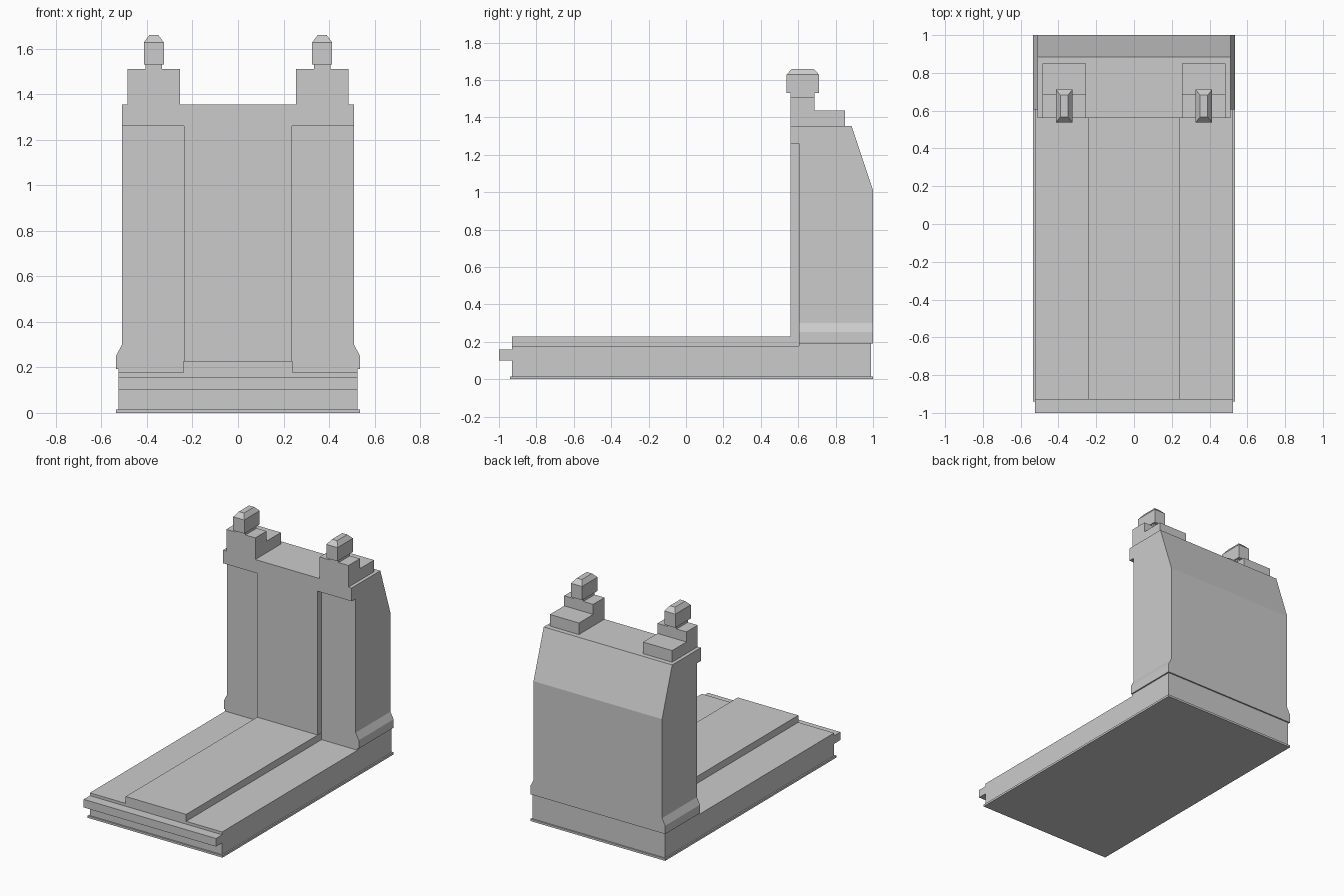
import bpy, bmesh

if "Cube" in bpy.data.objects:
    bpy.data.objects.remove(bpy.data.objects["Cube"])


def make(name, verts, faces):
    mesh = bpy.data.meshes.new(name)
    mesh.from_pydata(verts, [], faces)
    bm = bmesh.new()
    bm.from_mesh(mesh)
    bmesh.ops.recalc_face_normals(bm, faces=bm.faces)
    bm.to_mesh(mesh)
    bm.free()
    obj = bpy.data.objects.new(name, mesh)
    bpy.context.collection.objects.link(obj)
    return obj


def box(name, x0, x1, y0, y1, z0, z1):
    return loft(name, [(x0, x1, y0, y1, z0), (x0, x1, y0, y1, z1)])


def loft(name, levels):
    """Stack of rectangles (x0, x1, y0, y1, z) joined by side faces."""
    verts, faces = [], []
    for x0, x1, y0, y1, z in levels:
        verts += [(x0, y0, z), (x1, y0, z), (x1, y1, z), (x0, y1, z)]
    for k in range(len(levels) - 1):
        a = 4 * k
        faces += [(a + i, a + (i + 1) % 4, a + 4 + (i + 1) % 4, a + 4 + i) for i in range(4)]
    n = len(verts)
    faces += [(3, 2, 1, 0), (n - 4, n - 3, n - 2, n - 1)]
    return make(name, verts, faces)


def extrude_x(name, profile, x0, x1):
    """Side profile of (y, z) points swept along x."""
    n = len(profile)
    verts = [(x, y, z) for x in (x0, x1) for y, z in profile]
    faces = [(i, (i + 1) % n, n + (i + 1) % n, n + i) for i in range(n)]
    faces += [tuple(range(n)), tuple(range(2 * n - 1, n - 1, -1))]
    return make(name, verts, faces)


# Base: thin foot plate, platform, front lip and raised centre walkway
box("foot_plate", -0.535, 0.535, -0.94, 1.0, 0, 0.015)
box("platform", -0.525, 0.525, -0.93, 0.99, 0.015, 0.178)
box("platform_rear", -0.525, 0.525, 0.605, 0.99, 0.178, 0.192)
box("front_lip", -0.525, 0.525, -1.0, -0.93, 0.10, 0.158)
box("walkway", -0.24, 0.24, -0.93, 0.605, 0.178, 0.228)

# Tower: flared foot, straight shaft, sloped upper back
def layer(hw, back, z):
    return (-hw, hw, 0.605, back, z)


loft("tower_body", [layer(0.535, 1.0, 0.192), layer(0.535, 1.0, 0.252),
                    layer(0.51, 1.0, 0.30), layer(0.51, 1.0, 1.01),
                    layer(0.51, 0.89, 1.34), layer(0.51, 0.885, 1.355)])

# Projecting centre panel and top band on the front
box("centre_panel", -0.238, 0.238, 0.56, 0.605, 0.228, 1.26)
box("top_band", -0.51, 0.51, 0.56, 0.605, 1.26, 1.355)

# Stepped pedestals with capped finials, one on each side
step = [(0.56, 1.355), (0.85, 1.355), (0.85, 1.438), (0.688, 1.438), (0.688, 1.51), (0.56, 1.51)]
for side, s in (("left", -1), ("right", 1)):
    c = 0.37 * s
    extrude_x(side + "_pedestal", step, c - 0.115, c + 0.115)
    box(side + "_finial_neck", c - 0.037, c + 0.037, 0.56, 0.688, 1.51, 1.53)
    loft(side + "_finial_cap", [(c - 0.044, c + 0.044, 0.537, 0.712, 1.53),
                                (c - 0.044, c + 0.044, 0.537, 0.712, 1.628),
                                (c - 0.02, c + 0.02, 0.567, 0.682, 1.66)])
